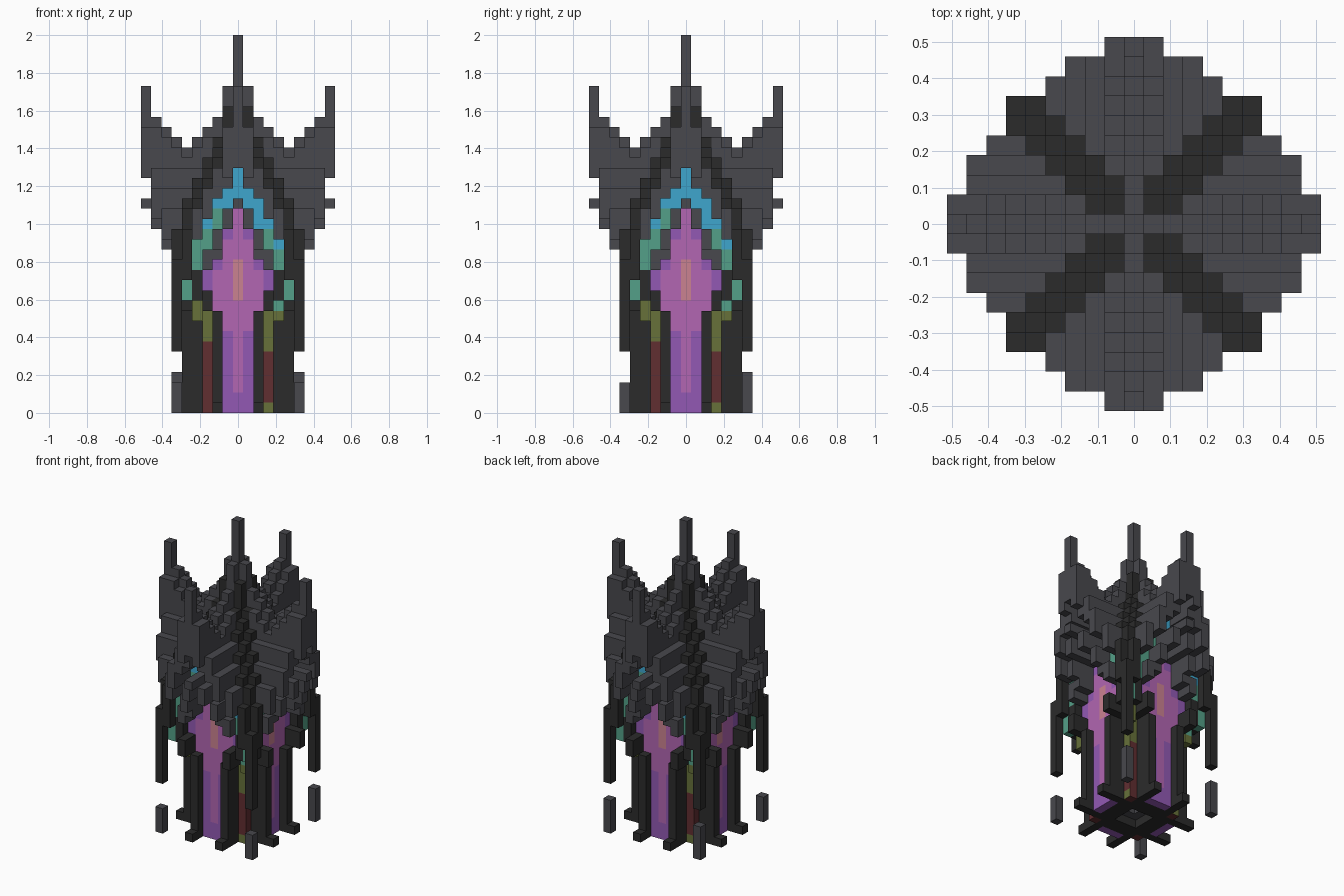
import bpy
import bmesh
from mathutils import Vector

old = bpy.data.objects.get("Cube")
if old:
    bpy.data.objects.remove(old, do_unlink=True)

U = 2 / 37  # edge of one block


def linear(c):
    c /= 255
    return c / 12.92 if c <= 0.04045 else ((c + 0.055) / 1.055) ** 2.4


def make_material(name, hexcode):
    rgb = [linear(b) for b in bytes.fromhex(hexcode)] + [1]
    m = bpy.data.materials.new(name)
    m.use_nodes = True
    m.diffuse_color = rgb
    node = m.node_tree.nodes["Principled BSDF"]
    node.inputs["Base Color"].default_value = rgb
    node.inputs["Roughness"].default_value = 0.9
    return m


MATS = {name: make_material(name, code) for name, code in {
    "slate": "48484d", "charcoal": "2b2b2b", "violet": "9259b4",
    "orchid": "b266b2", "salmon": "cb8291", "cyan": "3fa6ce",
    "sea_green": "54a088", "olive": "67713a", "maroon": "612e31"}.items()}

owner = {}  # block position -> (part, colour); the first part to claim a block keeps it


def column(part, colour, r, t, low, high):
    """Stack blocks from low up to high, repeated on all four sides and mirrored."""
    for k in range(low, high):
        c = colour(r, t, k) if callable(colour) else colour
        for a in (r, -r):
            for b in (t, -t):
                owner.setdefault((a, b, k), (part, c))
                owner.setdefault((b, a, k), (part, c))


def edging_colour(pos, n):
    """Colour bands by height, different left and right of each window."""
    t, k = min(abs(pos[0]), abs(pos[1])), pos[2]
    if n.x * pos[1] - n.y * pos[0] > 0:
        if k >= 18 or (t == 4 and k == 16):
            return "cyan"
        return "olive" if k == 0 or 6 <= k < 10 else "maroon" if k < 6 else "sea_green"
    if k >= 20 or (t == 3 and k == 18):
        return "cyan"
    return "maroon" if k < 7 else "olive" if k < 11 else "sea_green"


# Bright edging: up the inner corners, then over each window as an arch
for d, low, high in ((3, 0, 10), (4, 9, 11), (5, 11, 14)):
    column("corner_edging", "edging", d, d, low, high)
for t, low, high in ((4, 14, 17), (3, 16, 19), (2, 18, 21), (1, 20, 22), (0, 21, 24)):
    column("arch_edging", "edging", 5, t, low, high)
for r in (4, 5):
    column("wall_piers", "charcoal", r, 4, 11, 14)


# Recessed glowing windows with a swollen middle
def glow_colour(r, t, k):
    if t == 0 and 11 <= k < 15:
        return "salmon"
    if (t == 0 and k >= 2) or (t == 1 and 8 <= k < 17) or (t == 2 and 10 <= k < 14):
        return "orchid"
    return "violet"


for t, low, high in ((0, 0, 20), (1, 0, 18), (2, 10, 15), (3, 12, 14)):
    column("glow_windows", glow_colour, 4, t, low, high)

# Piers beside the windows, with small feet and brackets
for r in (3, 4, 5):
    column("wall_piers", "charcoal", r, 2, 0, 10)
column("wall_piers", "charcoal", 6, 2, 0, 1)
for r in (4, 5, 6):
    column("wall_piers", "charcoal", r, 3, 10, 12)

# Stepped hoods over the windows
for t, reach, low, high in ((0, 9, 20, 21), (1, 8, 18, 20), (2, 7, 16, 18),
                            (2, 6, 15, 16), (3, 6, 14, 16)):
    for r in range(4, reach + 1):
        column("window_hoods", "slate", r, t, low, high)

# Crossed gable roofs with upswept ridges, horns and a central spire
RIDGE = [37, 32, 29, 28, 27, 26, 27, 28, 29, 32]
SLOPE = [37, 28, 24, 22, 20]
VAULT = [24, 22, 21, 19, 17]
WIDTH = [0, 0, 0, 1, 2, 3, 4, 4, 3, 1]
for r, ridge in enumerate(RIDGE):
    for t in range(WIDTH[r] + 1):
        low = 23 if r == 9 and t else VAULT[t]
        column("gable_roofs", "slate", r, t, low, min(SLOPE[t], ridge - t))

# Dark valley ribs between the gables
for d, top, low in ((1, 30, 22), (2, 26, 21), (3, 24, 19), (4, 22, 14), (5, 20, 14), (6, 15, 6)):
    column("valley_ribs", "charcoal", d, d, low, top)
for r, top, low in ((2, 27, 22), (3, 25, 21), (4, 23, 19), (5, 21, 17), (6, 18, 13)):
    column("valley_ribs", "charcoal", r, r - 1, low, top)

# Loose corner feet, shorter at the front
column("corner_feet", "slate", 6, 6, 0, 4)
for x in (6, -6):
    del owner[(x, -6, 3)]

# Floor in rings, stepping up to a small pit in the middle
for r in range(5):
    for t in range(min(r, 2) + 1):
        n = r + max(t - 1, 0)
        ring = "sea_green" if n == 0 else "slate" if n == 1 else "charcoal" if n < 4 else "violet"
        level = max(2 - n, 0)
        column("floor", ring, r, t, level, level + 1)

# Core that closes the inside of the tower
for r in range(4):
    for t in range(r + 1):
        column("inner_core", "charcoal", r, t, 1 if r > 1 else 2, 15)


def build(part):
    """Skin the outer faces of every block of a part."""
    bm = bmesh.new()
    verts, slots = {}, []

    def corner(p):
        key = tuple(round(c * 2) for c in p)
        if key not in verts:
            verts[key] = bm.verts.new(p * U)
        return verts[key]

    for pos, (name, colour) in owner.items():
        if name != part:
            continue
        centre = Vector(pos) + Vector((0, 0, 0.5))
        for axis in range(3):
            for sign in (1, -1):
                n = Vector((0, 0, 0))
                n[axis] = sign
                if tuple(int(p + q) for p, q in zip(pos, n)) in owner:
                    continue
                u = Vector((0, 0, 0))
                u[(axis + 1) % 3] = 1
                v = n.cross(u)
                mid = centre + n / 2
                quad = [mid + (u * a + v * b) / 2 for a, b in ((-1, -1), (1, -1), (1, 1), (-1, 1))]
                face = bm.faces.new([corner(p) for p in quad])
                paint = edging_colour(pos, n) if colour == "edging" else colour
                if paint not in slots:
                    slots.append(paint)
                face.material_index = slots.index(paint)
    if bm.faces:
        mesh = bpy.data.meshes.new(part)
        bm.to_mesh(mesh)
        for s in slots:
            mesh.materials.append(MATS[s])
        bpy.context.collection.objects.link(bpy.data.objects.new(part, mesh))
    bm.free()


for part in sorted({name for name, _ in owner.values()}):
    build(part)
